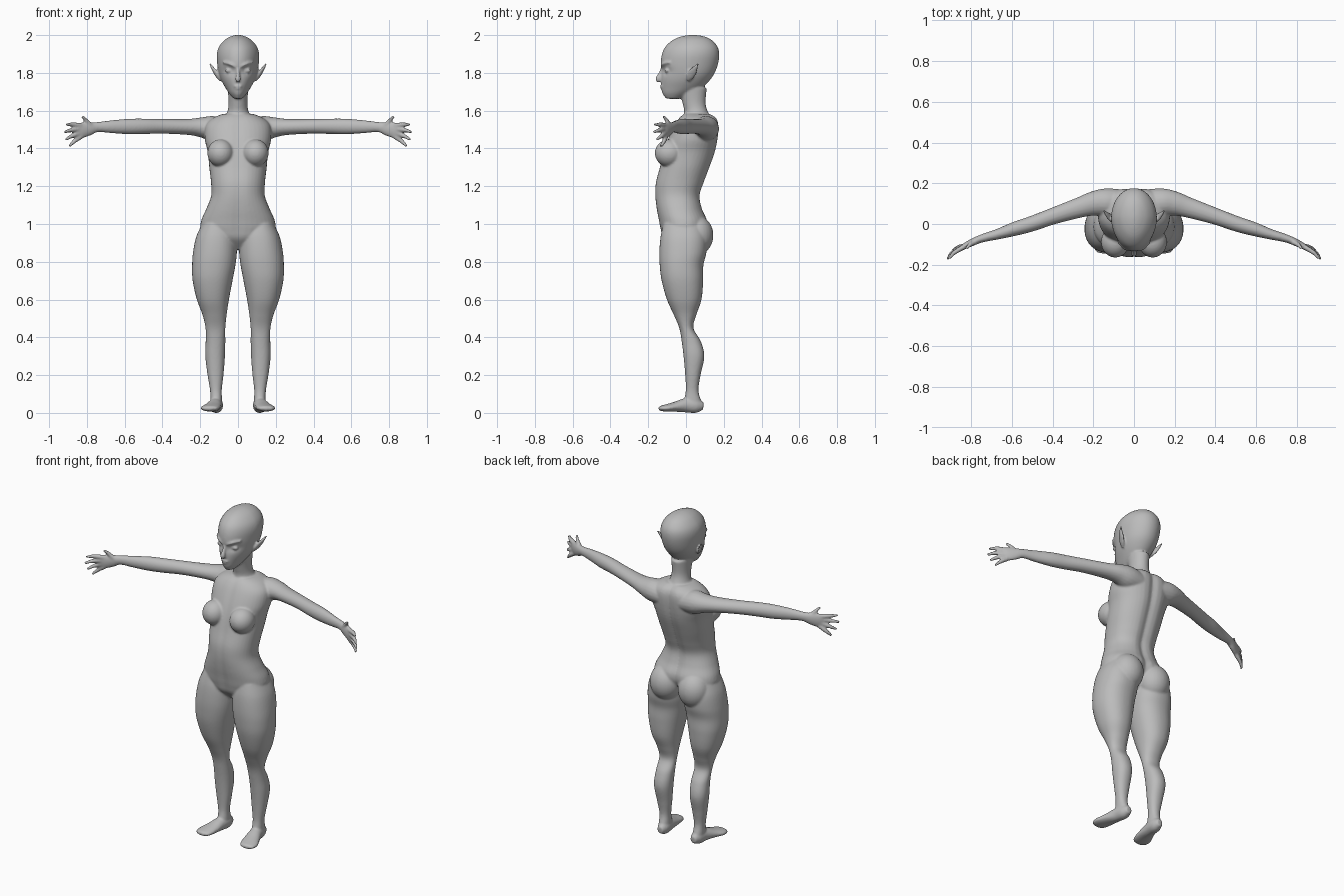
import bpy, bmesh, math
from mathutils import Vector

bm = bmesh.new()


def spline(keys, steps=6):
    """Catmull-Rom interpolation of rows of numbers."""
    out = []
    for i in range(len(keys) - 1):
        a, b, c, d = (keys[max(0, min(len(keys) - 1, i + k))] for k in (-1, 0, 1, 2))
        for s in range(steps):
            t = s / steps
            out.append([q + 0.5 * t * (r - p + t * (2*p - 5*q + 4*r - u + t * (3*(q - r) + u - p)))
                        for p, q, r, u in zip(a, b, c, d)])
    return out + [list(keys[-1])]


def skin(rings, sign=1):
    """Closed shell over a list of point rings; sign -1 mirrors it in x."""
    vs = [[bm.verts.new((sign * p[0], p[1], p[2])) for p in r] for r in rings]
    n = len(vs[0])
    faces = [bm.faces.new(vs[0]), bm.faces.new(vs[-1])]
    for a, b in zip(vs, vs[1:]):
        faces += [bm.faces.new((a[i], a[(i+1) % n], b[(i+1) % n], b[i])) for i in range(n)]
    bmesh.ops.recalc_face_normals(bm, faces=faces)


def stack(keys, sides=(1,), power=2.2, n=40, shape=None, steps=6):
    """Horizontal sections: z, x min, x max, y front, y back."""
    rings = []
    for z, x0, x1, yf, yb in spline(keys, steps):
        ring = []
        for i in range(n):
            c, s = math.cos(i * math.tau / n), math.sin(i * math.tau / n)
            p = Vector(((x0+x1)/2 + (x1-x0)/2 * math.copysign(abs(c) ** (2/power), c),
                        (yf+yb)/2 + (yb-yf)/2 * math.copysign(abs(s) ** (2/power), s), z))
            ring.append(shape(p, s) if shape else p)
        rings.append(ring)
    for sg in sides:
        skin(rings, sg)


def tube(keys, sides=(1, -1), ref=(0, 0, 1), n=20):
    """Sections along a path: x, y, z, side radius, upright radius."""
    rows = spline(keys)
    rings = []
    for i, (x, y, z, rw, rh) in enumerate(rows):
        a, b = rows[max(i-1, 0)], rows[min(i+1, len(rows)-1)]
        t = (Vector(b[:3]) - Vector(a[:3])).normalized()
        side = t.cross(Vector(ref)).normalized()
        up = side.cross(t)
        rings.append([Vector((x, y, z)) + side * rw * math.cos(k * math.tau / n)
                      + up * rh * math.sin(k * math.tau / n) for k in range(n)])
    for sg in sides:
        skin(rings, sg)


def ball(c, r, sides=(1, -1)):
    """Ellipsoid."""
    rings = []
    for j in range(1, 18):
        h = j * math.pi / 18
        rings.append([(c[0] + r[0]*math.sin(h)*math.cos(k*math.tau/28),
                       c[1] + r[1]*math.sin(h)*math.sin(k*math.tau/28),
                       c[2] - r[2]*math.cos(h)) for k in range(28)])
    for sg in sides:
        skin(rings, sg)


def bump(u, v, ru, rv):
    return math.exp(-(u/ru)**2 - (v/rv)**2)


# torso, with spine groove and a shallow furrow down the front
def torso_shape(p, s):
    p.y -= s * (0.016 if s > 0 else 0.006) * bump(p.x, 0, 0.028, 1)
    return p


stack([(z, -w, w, f, b) for z, w, f, b in [
    (.865, .04, -.07, .03), (.92, .14, -.12, .075), (.97, .195, -.136, .11),
    (1.02, .194, -.146, .115), (1.08, .168, -.158, .09), (1.15, .142, -.166, .078),
    (1.22, .143, -.163, .1), (1.3, .152, -.142, .13), (1.38, .16, -.122, .158),
    (1.45, .176, -.098, .172), (1.52, .172, -.066, .177), (1.56, .135, -.04, .165),
    (1.583, .08, -.015, .135)]], shape=torso_shape)

# chest and buttocks
ball((.092, -.088, 1.375), (.07, .077, .073))
ball((.095, .055, .94), (.093, .09, .105))

# neck
stack([(1.54, -.085, .085, -.03, .15), (1.59, -.058, .058, -.01, .118),
       (1.64, -.05, .05, -.018, .104), (1.72, -.055, .055, -.04, .11)], power=2)


# head, with narrower face and eye sockets
def head_shape(p, s):
    if s < 0:
        p.x *= 1 + 0.12 * s
        p.y += 0.016 * bump(abs(p.x) - .045, p.z - 1.812, .026, .018)
    return p


stack([(z, -w, w, f, b) for z, w, f, b in [
    (1.663, .022, -.105, -.03), (1.69, .046, -.124, .03), (1.72, .066, -.13, .085),
    (1.76, .088, -.132, .125), (1.80, .102, -.13, .152), (1.85, .11, -.134, .17),
    (1.9, .112, -.127, .176), (1.94, .1, -.108, .166), (1.975, .07, -.068, .135),
    (1.994, .036, -.02, .092), (2.001, .006, .025, .045)]],
    power=2.05, n=72, shape=head_shape)

# nose, lips, brows, eyes
tube([(0, -.122, 1.835, .009, .008), (0, -.134, 1.80, .009, .01),
      (0, -.148, 1.768, .014, .014), (0, -.140, 1.752, .009, .008)], sides=(1,), ref=(0, 1, 0))
ball((0, -.126, 1.729), (.024, .012, .006), (1,))
ball((0, -.124, 1.717), (.019, .012, .006), (1,))
tube([(.012, -.131, 1.833, .005, .006), (.045, -.121, 1.848, .007, .007),
      (.082, -.086, 1.856, .004, .004)])
ball((.046, -.1, 1.812), (.023, .014, .011))

# pointed ears
tube([(.09, .012, 1.76, .008, .008), (.106, .022, 1.78, .019, .009),
      (.122, .036, 1.805, .022, .009), (.136, .05, 1.828, .013, .008),
      (.15, .066, 1.852, .003, .004)], ref=(1, 0, 0))

# legs
stack([(1.0, .03, .19, -.12, .09), (.93, .008, .222, -.135, .11), (.85, .006, .238, -.141, .108),
       (.78, .014, .243, -.139, .092), (.7, .029, .24, -.129, .091), (.6, .048, .218, -.101, .082),
       (.52, .06, .188, -.065, .055), (.45, .067, .172, -.036, .039), (.38, .067, .171, -.023, .078),
       (.3, .069, .173, -.013, .097), (.2, .077, .161, -.004, .077), (.12, .086, .148, -.001, .066),
       (.06, .084, .146, -.01, .08), (.02, .086, .142, .005, .084)], sides=(1, -1))

# feet
tube([(.112, .092, .036, .018, .02), (.113, .055, .039, .034, .039), (.12, 0, .04, .037, .038),
      (.134, -.06, .032, .046, .026), (.148, -.105, .026, .051, .019),
      (.156, -.132, .024, .04, .014), (.158, -.144, .024, .02, .008)])

# arms and palms
tube([(.06, .095, 1.495, .075, .06), (.14, .105, 1.506, .07, .066), (.2, .1, 1.512, .06, .052),
      (.27, .08, 1.514, .05, .042), (.4, .038, 1.517, .041, .039), (.5, .002, 1.517, .038, .041),
      (.58, -.022, 1.516, .035, .041), (.67, -.05, 1.515, .026, .034),
      (.745, -.07, 1.513, .02, .027), (.79, -.088, 1.503, .018, .036),
      (.83, -.108, 1.495, .015, .042), (.85, -.12, 1.49, .01, .034)])

# fingers and thumb
for base, tip in [((.835, -.112, 1.522), (.91, -.17, 1.526)), ((.838, -.114, 1.504), (.919, -.173, 1.486)),
                  ((.836, -.111, 1.483), (.912, -.157, 1.446)), ((.828, -.106, 1.465), (.893, -.134, 1.411)),
                  ((.768, -.085, 1.51), (.825, -.122, 1.572))]:
    b, t = Vector(base), Vector(tip)
    m = b.lerp(t, .55) + Vector((.004, .005, .002))
    tube([(*b, .013, .014), (*m, .0115, .0115), (*t, .007, .007)], n=12)

# fuse everything into one smooth body
mesh = bpy.data.meshes.new("body")
bm.to_mesh(mesh)
bm.free()
body = bpy.data.objects.new("body", mesh)
bpy.context.collection.objects.link(body)
skin_mat = bpy.data.materials.new("plain grey")
skin_mat.diffuse_color = (.5, .5, .5, 1)
mesh.materials.append(skin_mat)
fuse = body.modifiers.new("fuse", "REMESH")
fuse.mode = "VOXEL"
fuse.voxel_size = .006
fuse.use_smooth_shade = True
soften = body.modifiers.new("soften", "SMOOTH")
soften.factor = .5
soften.iterations = 5
